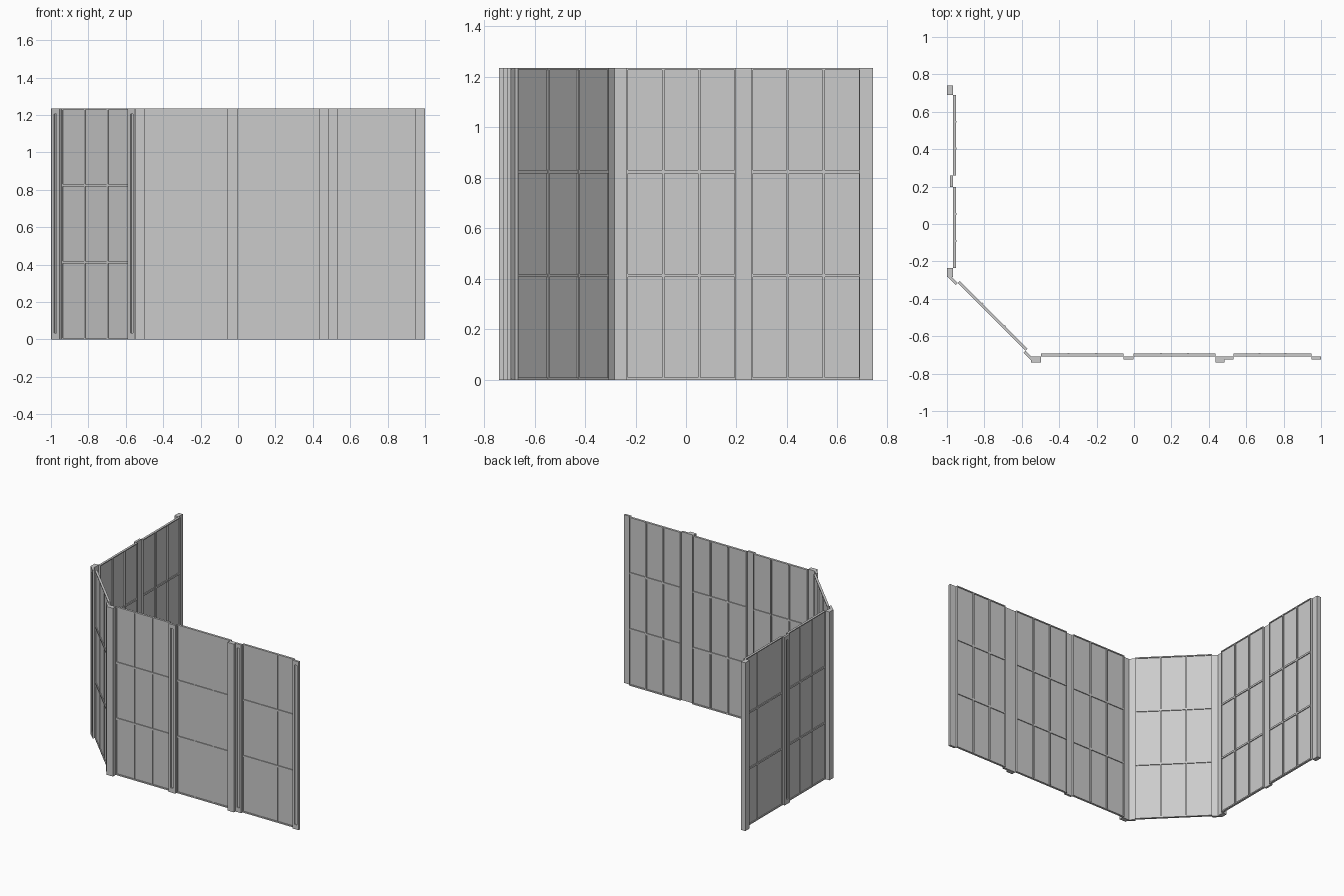
import bpy, bmesh, math
from mathutils import Matrix

if "Cube" in bpy.data.objects:
    bpy.data.objects.remove(bpy.data.objects["Cube"])

H = 1.235


def finish(bm, name, frame):
    bmesh.ops.recalc_face_normals(bm, faces=bm.faces)
    mesh = bpy.data.meshes.new(name)
    bm.to_mesh(mesh)
    bm.free()
    obj = bpy.data.objects.new(name, mesh)
    obj.matrix_world = frame
    bpy.context.collection.objects.link(obj)
    return obj


def add_box(bm, u0, u1, v0, v1, z0, z1):
    m = Matrix.Translation(((u0 + u1) / 2, (v0 + v1) / 2, (z0 + z1) / 2))
    m = m @ Matrix.Diagonal((u1 - u0, v1 - v0, z1 - z0, 1))
    bmesh.ops.create_cube(bm, size=1, matrix=m)


# Window: frame, cross rails, two mullions and a thin pane
def window(frame, u0, u1):
    bm = bmesh.new()
    depth = 0.016
    for z0, z1 in ((0, 0.009), (0.407, 0.42), (0.818, 0.831), (H - 0.007, H)):
        add_box(bm, u0, u1, 0, depth, z0, z1)
    for a in (u0, u1 - 0.005):
        add_box(bm, a, a + 0.005, 0, depth, 0, H)
    for i in (1, 2):
        c = u0 + (u1 - u0) * i / 3
        add_box(bm, c - 0.005, c + 0.005, 0.002, depth + 0.003, 0.005, H - 0.004)
    finish(bm, "window_frame", frame)
    bm = bmesh.new()
    add_box(bm, u0 + 0.002, u1 - 0.002, 0.006, 0.010, 0.004, H - 0.004)
    finish(bm, "window_pane", frame)


# Thick plain post
def thick_post(frame, u0, u1):
    bm = bmesh.new()
    add_box(bm, u0, u1, -0.032, 0.001, 0, H)
    finish(bm, "thick_post", frame)


# Thin post with a long groove sunk in its outer face
def slotted_post(frame, u0, u1):
    bm = bmesh.new()
    add_box(bm, u0, u1, -0.015, 0.001, 0, H)
    bm.normal_update()
    face = min(bm.faces, key=lambda f: f.calc_center_median().y)
    c = (u0 + u1) / 2
    bmesh.ops.inset_individual(bm, faces=[face], thickness=0.005)
    for v in face.verts:
        v.co.x = c + math.copysign(0.01, v.co.x - c)
        v.co.z = 0.034 if v.co.z < H / 2 else 1.205
    new = bmesh.ops.extrude_face_region(bm, geom=[face])["geom"]
    verts = [g for g in new if isinstance(g, bmesh.types.BMVert)]
    bmesh.ops.translate(bm, verts=verts, vec=(0, 0.008, 0))
    if face.is_valid:
        bmesh.ops.delete(bm, geom=[face], context='FACES_ONLY')
    finish(bm, "slotted_post", frame)


# Each wall has a local frame: x along the wall, y pointing indoors
def wall_frame(x, y, degrees):
    return Matrix.Translation((x, y, 0)) @ Matrix.Rotation(math.radians(degrees), 4, 'Z')


front = wall_frame(0, -0.709, 0)
left = wall_frame(-0.968, 0, -90)
corner = wall_frame(-0.7615, -0.4965, -45)

# Front wall
for a, b in ((-0.497, -0.057), (-0.002, 0.435), (0.532, 0.95)):
    window(front, a, b)
for a, b in ((-0.55, -0.497), (0.435, 0.485)):
    thick_post(front, a, b)
for a, b in ((-0.057, -0.002), (0.485, 0.532), (0.95, 1.0)):
    slotted_post(front, a, b)

# Left wall
for a, b in ((-0.69, -0.26), (-0.197, 0.235)):
    window(left, a, b)
for a, b in ((-0.741, -0.69), (0.235, 0.283)):
    thick_post(left, a, b)
slotted_post(left, -0.26, -0.197)

# Angled corner wall
window(corner, -0.256, 0.256)
for a, b in ((-0.322, -0.256), (0.256, 0.322)):
    slotted_post(corner, a, b)
